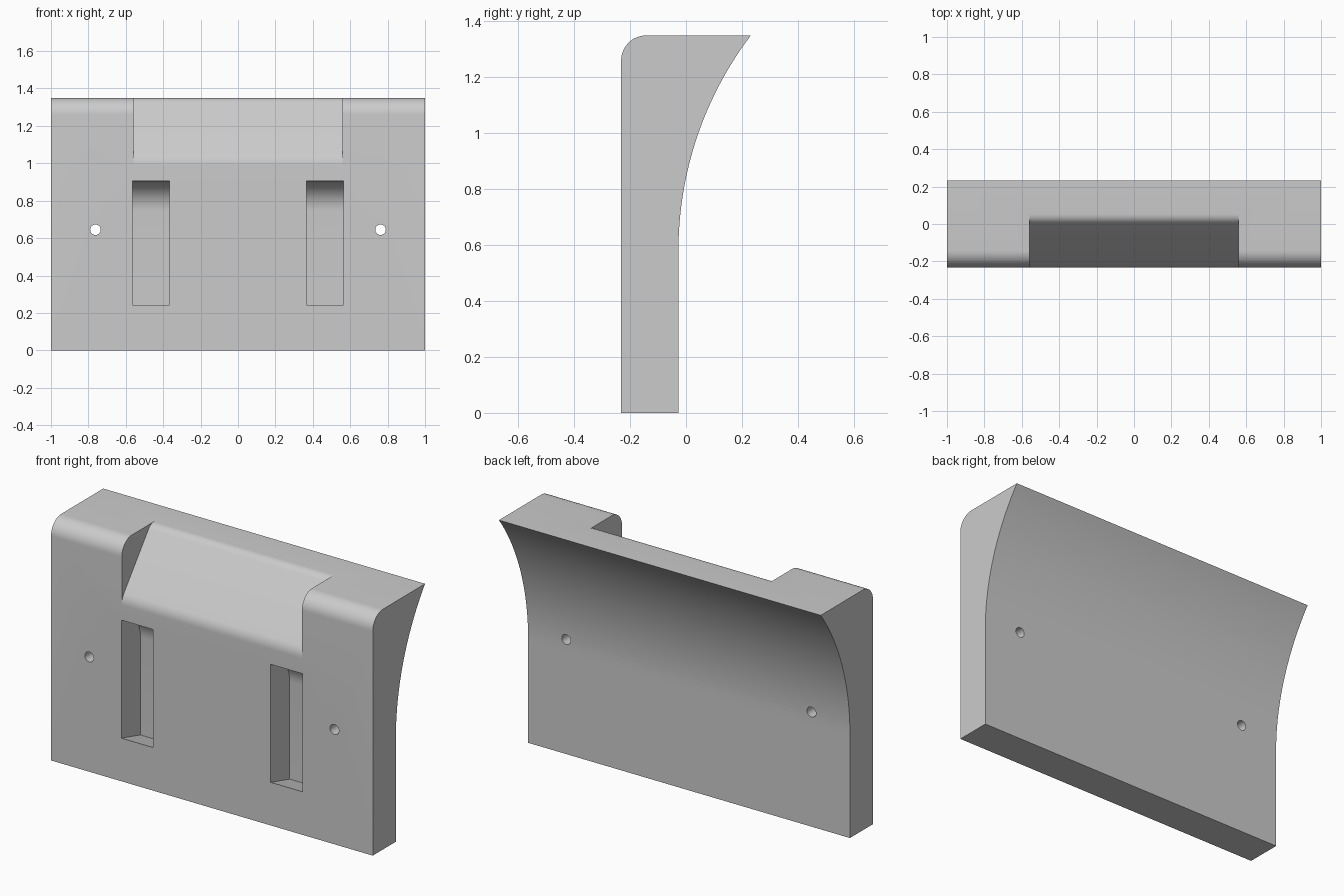
import bpy, bmesh, math
from mathutils import Vector

if "Cube" in bpy.data.objects:
    bpy.data.objects.remove(bpy.data.objects["Cube"])

grey = bpy.data.materials.new("light grey")
grey.diffuse_color = (0.6, 0.6, 0.6, 1)
grey.use_nodes = True
grey.node_tree.nodes["Principled BSDF"].inputs["Base Color"].default_value = grey.diffuse_color

FRONT, BACK, TOP = -0.232, -0.027, 1.35


def extrude_x(name, profile, x0, x1):
    """Solid made from a (y, z) profile swept from x0 to x1."""
    bm = bmesh.new()
    face = bm.faces.new([bm.verts.new((x0, y, z)) for y, z in profile])
    out = bmesh.ops.extrude_face_region(bm, geom=[face])["geom"]
    bmesh.ops.translate(bm, vec=(x1 - x0, 0, 0),
                        verts=[v for v in out if isinstance(v, bmesh.types.BMVert)])
    bmesh.ops.recalc_face_normals(bm, faces=bm.faces)
    mesh = bpy.data.meshes.new(name)
    bm.to_mesh(mesh)
    bm.free()
    mesh.materials.append(grey)
    obj = bpy.data.objects.new(name, mesh)
    bpy.context.collection.objects.link(obj)
    return obj


def arc(cy, cz, r, a0, a1, n):
    """Points on a circle in the y-z plane, angles in degrees."""
    angles = [math.radians(a0 + (a1 - a0) * i / n) for i in range(n + 1)]
    return [(cy + r * math.cos(a), cz + r * math.sin(a)) for a in angles]


def soft_corner(before, corner, after, size, n=6):
    """Rounded corner between two straight lines."""
    p, c, q = Vector(before), Vector(corner), Vector(after)
    a, b = c + (p - c).normalized() * size, c + (q - c).normalized() * size
    return [tuple(a * (1 - t) ** 2 + c * 2 * t * (1 - t) + b * t * t)
            for t in (i / n for i in range(n + 1))]


# Plate body: straight lower back, flared upper back, rounded front top edge
rise, flare = TOP - 0.58, 0.232 - BACK
R = (rise ** 2 + flare ** 2) / (2 * flare)
sweep = math.degrees(math.asin(rise / R))
body = extrude_x("plate_body",
                 [(FRONT, 0), (BACK, 0)]
                 + arc(BACK + R, 0.58, R, 180, 180 - sweep, 32)
                 + arc(FRONT + 0.09, TOP - 0.09, 0.09, 90, 180, 12), -1, 1)

# Sloped notch in the middle of the top edge
low, high = (FRONT, 1.025), (0.025, TOP)
notch = extrude_x("notch_cutter",
                  soft_corner((FRONT, 0), low, high, 0.035)
                  + soft_corner(low, high, (1, TOP), 0.03)
                  + [(high[0] + 0.03, 1.6), (-0.5, 1.6), (-0.5, 0.99)], -0.56, 0.56)
cutters = [notch]

# Two blind slots with a curved ceiling, and two through holes
DEEP = -0.062
slot_profile = ([(-0.4, 0.242), (FRONT, 0.242), (DEEP, 0.195)]
                + arc(DEEP - 0.16, 0.745, 0.16, 0, 90, 12) + [(-0.4, 0.905)])
for side, label in ((-1, "left"), (1, "right")):
    xs = sorted((side * 0.365, side * 0.563))
    cutters.append(extrude_x(label + "_slot_cutter", slot_profile, *xs))
    bpy.ops.mesh.primitive_cylinder_add(vertices=32, radius=0.028, depth=2,
                                        location=(side * 0.762, 0, 0.645),
                                        rotation=(math.pi / 2, 0, 0))
    hole = bpy.context.object
    hole.name = label + "_hole_cutter"
    hole.data.materials.append(grey)
    cutters.append(hole)

bpy.context.view_layer.objects.active = body
for cutter in cutters:
    mod = body.modifiers.new(cutter.name, "BOOLEAN")
    mod.operation, mod.solver, mod.object = "DIFFERENCE", "EXACT", cutter
    bpy.ops.object.modifier_apply(modifier=mod.name)
for cutter in cutters:
    bpy.data.objects.remove(cutter)

# Smooth curved areas, keep hard edges
bpy.ops.object.select_all(action="DESELECT")
body.select_set(True)
bpy.ops.object.shade_smooth_by_angle(angle=math.radians(25))
